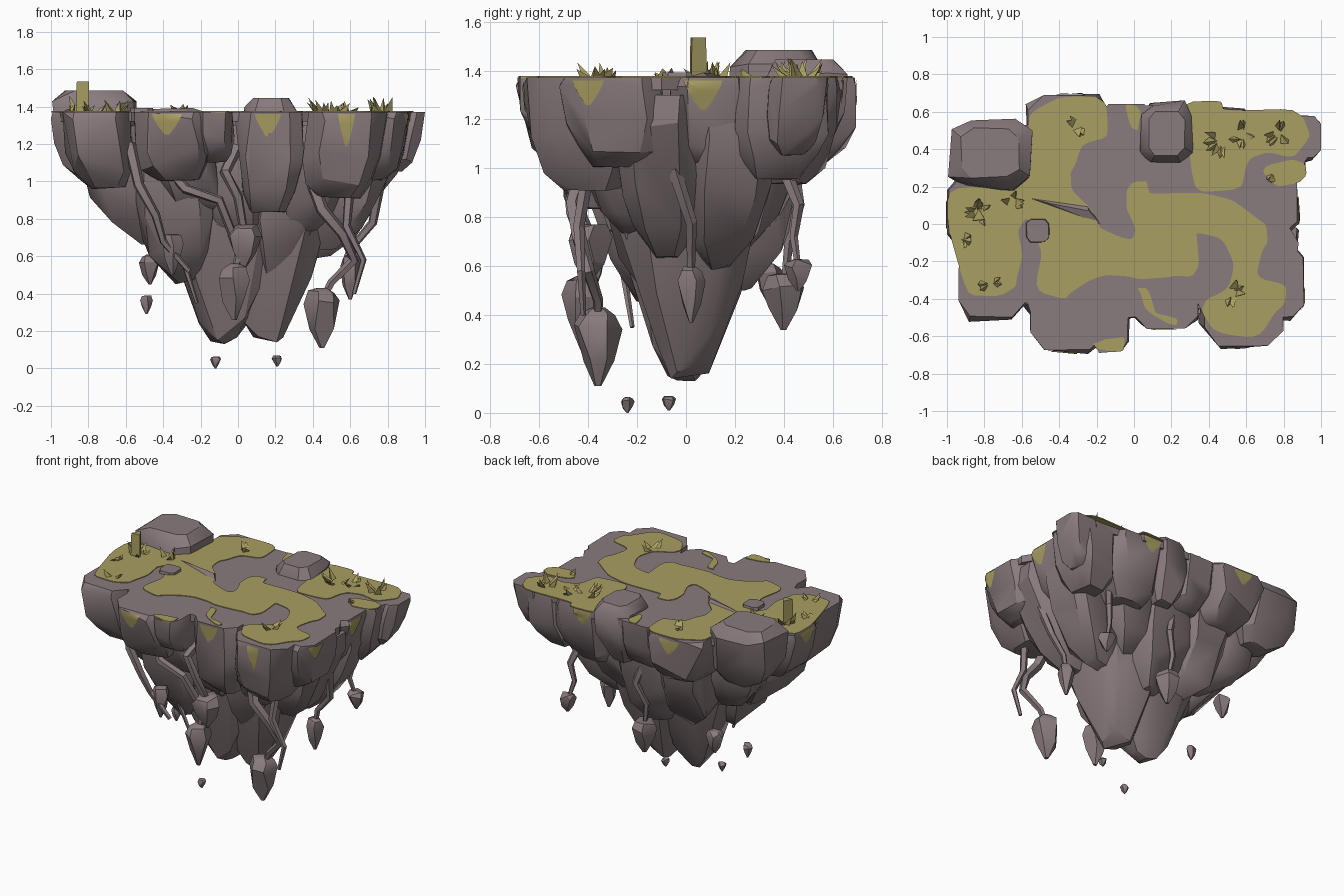
import bpy, bmesh, math, random
from mathutils import Vector
from mathutils.bvhtree import BVHTree

if "Cube" in bpy.data.objects:
    bpy.data.objects.remove(bpy.data.objects["Cube"])

random.seed(11)
TOP = 1.372


def material(name, rgb):
    m = bpy.data.materials.new(name)
    m.diffuse_color = (*rgb, 1)
    m.use_nodes = True
    m.node_tree.nodes["Principled BSDF"].inputs["Base Color"].default_value = m.diffuse_color
    return m


ROCK = material("mauve rock", (0.25, 0.197, 0.205))
GRASS = material("olive grass", (0.40, 0.345, 0.122))


def finish(name, bm, mat, angle=28):
    bmesh.ops.recalc_face_normals(bm, faces=bm.faces)
    me = bpy.data.meshes.new(name)
    bm.to_mesh(me)
    bm.free()
    me.materials.append(mat)
    me.shade_smooth()
    me.set_sharp_from_angle(angle=math.radians(angle))
    ob = bpy.data.objects.new(name, me)
    bpy.context.collection.objects.link(ob)
    return ob


def hull(name, pts, mat=ROCK):
    bm = bmesh.new()
    for p in pts:
        bm.verts.new(p)
    r = bmesh.ops.convex_hull(bm, input=bm.verts)
    junk = [g for g in set(r["geom_interior"] + r["geom_unused"]) if isinstance(g, bmesh.types.BMVert)]
    bmesh.ops.delete(bm, geom=junk, context="VERTS")
    bmesh.ops.dissolve_limit(bm, angle_limit=math.radians(7), verts=bm.verts, edges=bm.edges)
    return finish(name, bm, mat)


OCT = [(-1, -.6), (-.65, -1), (.6, -1), (1, -.65), (1, .6), (.65, 1), (-.6, 1), (-1, .65)]
RIM = ((0, .97), (.1, 1), (.5, .98), (.78, .82), (1, .5))
RAISED = ((0, .72), (.15, 1), (.5, .98), (.8, .8), (1, .5))
CRAG = ((0, .93), (.2, 1), (.55, .95), (.8, .72), (1, .3))
CORE = ((0, 1), (.4, .82), (.65, .58), (.85, .37), (.96, .22), (1, .1))


def chunk(name, x0, x1, y0, y1, z1, z0, lean, rings, jit=0.11):
    """Faceted boulder that tapers down and leans in towards the island axis"""
    cx, cy, w, d = (x0 + x1) / 2, (y0 + y1) / 2, (x1 - x0) / 2, (y1 - y0) / 2
    pts = []
    for t, s in rings:
        for ox, oy in OCT:
            j = jit if t > .05 else 0.04
            x = cx * (1 - lean * t ** 1.5) + w * s * (ox + random.uniform(-j, j))
            y = cy * (1 - lean * t ** 1.5) + d * s * (oy + random.uniform(-j, j))
            z = z1 + (z0 - z1) * t
            if t > .12:
                z += random.uniform(-.06, .06 if t < 1 else 0) * (z0 - z1)
            pts.append((max(-1, min(1, x)), max(-.695, min(.695, y)), max(z, z0)))
    return hull(name, pts)


def wavy(pts):
    """Round a patch outline and give it an uneven edge"""
    def cut(p):
        out = []
        for i, a in enumerate(p):
            b = p[(i + 1) % len(p)]
            out += [(a[0] * .82 + b[0] * .18, a[1] * .82 + b[1] * .18),
                    (a[0] * .18 + b[0] * .82, a[1] * .18 + b[1] * .82)]
        return out
    return cut([(x + random.uniform(-.015, .015), y + random.uniform(-.015, .015)) for x, y in cut(pts)])


def plate(name, pts, z0, z1, mat):
    bm = bmesh.new()
    f = bm.faces.new([bm.verts.new((max(-1, min(1, x)), max(-.695, min(.695, y)), z0)) for x, y in pts])
    r = bmesh.ops.extrude_face_region(bm, geom=[f])
    for v in r["geom"]:
        if isinstance(v, bmesh.types.BMVert):
            v.co.z = z1
    bmesh.ops.triangulate(bm, faces=[f for f in bm.faces if len(f.verts) > 4])
    return finish(name, bm, mat)


# flat ground that closes the gaps between rim boulders
ground = [(-.96, -.05), (-.9, -.38), (-.77, -.46), (-.57, -.42), (-.52, -.58), (-.13, -.66), (-.06, -.62),
          (-.03, -.5), (.08, -.49), (.25, -.53), (.33, -.4), (.4, -.55), (.68, -.61), (.86, -.28), (.88, -.1),
          (.82, 0), (.87, .25), (.93, .36), (.92, .56), (.47, .59), (.45, .64), (-.15, .63), (-.2, .67),
          (-.42, .65), (-.56, .53), (-.92, .5), (-.96, .2)]
rocks = [plate("ground", ground, 1.32, TOP, ROCK)]

# rim boulders: x0, x1, y0, y1, top, bottom
rim = [(-.56, -.15, -.68, -.2, TOP, .99), (-.22, -.03, -.69, -.3, TOP, 1.1), (0, .35, -.57, -.15, TOP, .83),
       (.37, .8, -.65, -.2, TOP, .9), (.6, .91, -.5, -.1, TOP, 1.0), (.55, .87, -.05, .28, TOP, 1.0),
       (.6, .92, .2, .58, TOP, .95), (.78, 1.0, .35, .58, TOP, 1.05), (.25, .66, .25, .62, TOP, .93),
       (-.2, .12, .3, .64, TOP, 1.02), (-.57, -.13, .25, .7, TOP, 1.0),
       (-1, -.62, -.13, .25, TOP, 1.0), (-.94, -.57, -.5, -.05, TOP, .95)]
rocks += [chunk("rim_boulder", *r, .08, RIM) for r in rim]
rocks += [chunk("raised_boulder", *r, .08, RAISED) for r in
          [(.04, .31, .32, .65, 1.445, 1.0), (-.98, -.56, .2, .56, 1.485, 1.03)]]

# second tier of hanging crags
crags = [(-.88, -.47, -.33, .1, 1.3, .66), (-.62, -.17, -.42, .05, 1.3, .45), (-.82, -.42, 0, .4, 1.3, .7),
         (-.5, -.1, .05, .5, 1.3, .55), (-.15, .3, .1, .5, 1.3, .5), (.1, .48, -.36, .05, 1.3, .47),
         (.45, .88, -.3, .05, 1.3, .62), (.42, .84, .02, .38, 1.3, .58), (.2, .6, .1, .5, 1.3, .68),
         (-.2, .18, -.4, .1, 1.3, .64), (.28, .65, -.46, -.1, 1.3, .7), (-.48, -.12, -.5, -.1, 1.25, .8)]
for c in crags:
    chunk("crag", *c, .32, CRAG)

# central twin-pointed core
chunk("core_left", -.5, .34, -.36, .36, 1.3, .13, .4, CORE, .06)
chunk("core_right", -.14, .58, -.33, .37, 1.3, .14, .3, CORE, .06)

# low slab and thin ridge lying on the ground
chunk("ground_slab", -.58, -.45, -.1, .03, 1.392, 1.34, 0, ((0, .9), (1, 1)))
hull("ground_ridge", [(-.6, .15, TOP), (-.25, .1, TOP), (-.18, 0, TOP), (-.24, .07, 1.392), (-.45, .11, 1.388)])


# hanging and floating stones: x, y, half width, bottom, top
def stone(name, x, y, r, z0, z1):
    a0 = random.random() * 6
    pts = []
    for t, s in ((0, .15), (.35, .7), (.75, 1), (.95, .75), (1, .3)):
        for k in range(5):
            a = a0 + k * math.tau / 5 + random.uniform(-.25, .25)
            dz = random.uniform(-.06, .06) if 0 < t < 1 else 0
            pts.append((x + r * s * math.cos(a), y + r * s * math.sin(a), z0 + (z1 - z0) * min(1, t + dz)))
    hull(name, pts)


for s in [(.45, -.36, .1, .11, .43), (-.02, -.42, .09, .26, .56), (.03, -.4, .1, .54, .77), (.6, .02, .06, .37, .6),
          (.05, .4, .09, .34, .57), (-.47, .34, .06, .45, .61), (.62, .46, .06, .5, .63), (-.35, -.38, .06, .5, .72)]:
    stone("hanging_stone", *s)
for s in [(-.49, .0, .035, .29, .39), (-.12, -.24, .03, 0, .065), (.21, -.07, .03, .01, .07), (.1, .06, .03, .17, .24)]:
    stone("floating_pebble", *s)


# roots: tapered five-sided tubes along a path
def root(pts, r0, r1):
    bm = bmesh.new()
    prev = None
    for i, p in enumerate(pts):
        p = Vector(p)
        d = (Vector(pts[min(i + 1, len(pts) - 1)]) - Vector(pts[max(i - 1, 0)])).normalized()
        u = d.orthogonal().normalized() if i == 0 else (u - d * u.dot(d)).normalized()
        w, r = d.cross(u), r0 + (r1 - r0) * i / (len(pts) - 1)
        ring = [bm.verts.new(p + r * (u * math.cos(a) + w * math.sin(a)))
                for a in (k * math.tau / 5 for k in range(5))]
        if prev:
            for k in range(5):
                bm.faces.new((prev[k], prev[(k + 1) % 5], ring[(k + 1) % 5], ring[k]))
        else:
            bm.faces.new(ring)
        prev = ring
    bm.faces.new(prev)
    finish("root", bm, ROCK)


root([(-.58, -.4, 1.2), (-.53, -.47, .98), (-.44, -.47, .82), (-.4, -.42, .68), (-.26, -.4, .52)], .035, .015)
root([(-.4, -.4, 1.1), (-.28, -.48, .96), (-.1, -.48, .9), (-.03, -.42, .72)], .03, .025)
root([(.0, -.35, 1.2), (-.07, -.48, 1.05), (0, -.48, .92), (.03, -.4, .74), (-.02, -.42, .5)], .035, .02)
root([(.38, -.4, 1.05), (.45, -.46, .85), (.56, -.44, .72), (.62, -.4, .58), (.5, -.36, .46), (.45, -.36, .36)], .04, .018)
root([(.6, -.4, 1.0), (.58, -.44, .76), (.67, -.43, .58), (.62, -.42, .4)], .03, .012)
root([(.76, -.05, 1.0), (.72, .02, .78), (.62, .02, .66), (.6, .02, .55)], .03, .015)
root([(.55, .4, 1.0), (.6, .46, .85), (.58, .44, .72), (.62, .46, .58)], .03, .012)
root([(0, .42, 1.1), (.08, .46, .85), (.02, .42, .7), (.05, .4, .5)], .03, .015)
root([(-.45, -.2, .8), (-.3, -.26, .6), (-.22, -.22, .35)], .025, .01)

# grass patches on the ground
main = [(-.56, .6), (-.43, .67), (-.2, .7), (-.14, .62), (-.13, .49), (-.28, .42), (-.33, .3), (-.33, .18), (-.23, .1),
        (-.2, -.03), (-.05, -.08), (.03, -.05), (-.03, .05), (-.03, .22), (.08, .22), (.1, .15), (.35, .16),
        (.55, .11), (.7, .02), (.7, -.12), (.63, -.3), (.84, -.33), (.78, -.45), (.68, -.61), (.42, -.59),
        (.35, -.42), (.5, -.34), (.55, -.22), (.46, -.08), (.32, -.03), (.35, -.27), (.2, -.29), (0, -.28),
        (-.2, -.26), (-.35, -.4), (-.52, -.36), (-.5, -.12), (-.56, .03), (-.62, -.03), (-.6, -.15),
        (-.62, -.31), (-.7, -.4), (-.91, -.37), (-1, -.05), (-1, .2), (-.57, .21), (-.55, .38)]
back_right = [(.25, .65), (.46, .66), (.48, .61), (.9, .6), (.95, .45), (.86, .36), (.72, .4), (.6, .34),
              (.57, .18), (.33, .16), (.3, .3)]
patches = [main, back_right, [(.66, .3), (.9, .34), (.91, .24), (.76, .19)],
           [(.02, -.35), (.06, -.47), (.22, -.55), (.22, -.5), (.1, -.46), (.08, -.36)],
           [(-.21, -.66), (-.19, -.62), (-.05, -.6), (-.04, -.68), (-.15, -.69)],
           [(-.06, .63), (.04, .63), (.03, .5), (-.02, .52)]]
for p in patches:
    plate("grass_patch", wavy(p), TOP - .003, TOP + .005, GRASS)

# grass drips that hug the rim: position, facing axis and sign, width, length
trees = []
for ob in rocks:
    trees.append(BVHTree.FromPolygons([v.co for v in ob.data.vertices], [tuple(p.vertices) for p in ob.data.polygons]))


def drip(pos, axis, sign, width, length):
    bm = bmesh.new()
    grid = []
    n, m = 6, 6
    for j in range(m + 1):
        row = []
        for i in range(n + 1):
            u = pos + width * (i / n - .5) * (1 - .85 * (j / m) ** 1.3)
            z = TOP - .012 - length * j / m
            o = Vector((u, 2 * sign, z)) if axis == "y" else Vector((2 * sign, u, z))
            d = Vector((0, -sign, 0)) if axis == "y" else Vector((-sign, 0, 0))
            hits = [h for h in (t.ray_cast(o, d) for t in trees) if h[0]]
            near = min(hits, key=lambda h: h[3])[0] if hits else None
            row.append(bm.verts.new(near - d * .006) if near else None)
        grid.append(row)
    for j in range(m):
        for i in range(n):
            q = (grid[j][i], grid[j][i + 1], grid[j + 1][i + 1], grid[j + 1][i])
            if all(q) and max((a.co - b.co).length for a in q for b in q) < .12:
                bm.faces.new(q)
    bmesh.ops.delete(bm, geom=[v for v in bm.verts if not v.link_faces], context="VERTS")
    finish("grass_drip", bm, GRASS)


for d in [(-.38, "y", -1, .16, .11), (.16, "y", -1, .14, .12), (.58, "y", -1, .09, .17), (-.4, "x", 1, .13, .1),
          (.07, "x", 1, .16, .12), (.38, "y", 1, .15, .1), (-.35, "y", 1, .16, .1), (.05, "x", -1, .16, .09)]:
    drip(*d)


# grass tufts: bent three-sided blades
def tuft(x, y, h, r, n):
    bm = bmesh.new()
    for _ in range(n):
        a, b = random.random() * math.tau, random.random() * math.tau
        bx, by = x + r * .6 * math.cos(a), y + r * .6 * math.sin(a)
        hh, w = h * random.uniform(.4, 1), random.uniform(.018, .034)
        base = [bm.verts.new((bx + w * math.cos(b + k * 2.1), by + w * math.sin(b + k * 2.1), TOP)) for k in range(3)]
        tip = bm.verts.new((bx + r * .7 * math.cos(a), by + r * .7 * math.sin(a), TOP + hh))
        for k in range(3):
            bm.faces.new((base[k], base[(k + 1) % 3], tip))
    finish("grass_tuft", bm, GRASS)


for t in [(-.83, .06, .09, .06, 8), (-.65, .12, .07, .05, 5), (-.77, -.32, .06, .05, 5), (.52, -.37, .07, .06, 6),
          (.47, .45, .08, .08, 7), (.57, .48, .06, .06, 5), (.77, .48, .09, .06, 7), (.75, .27, .05, .04, 4),
          (-.3, .53, .05, .05, 5), (-.92, -.08, .04, .04, 4)]:
    tuft(*t)
# tall leaning tuft
hull("tall_tuft", [(-.83 + sx * s, .05 + sy * s, z) for z, s in ((TOP, .035), (1.47, .028), (1.535, .032))
                   for sx, sy in ((-1, -1), (1, -.8), (0, 1))], GRASS)
